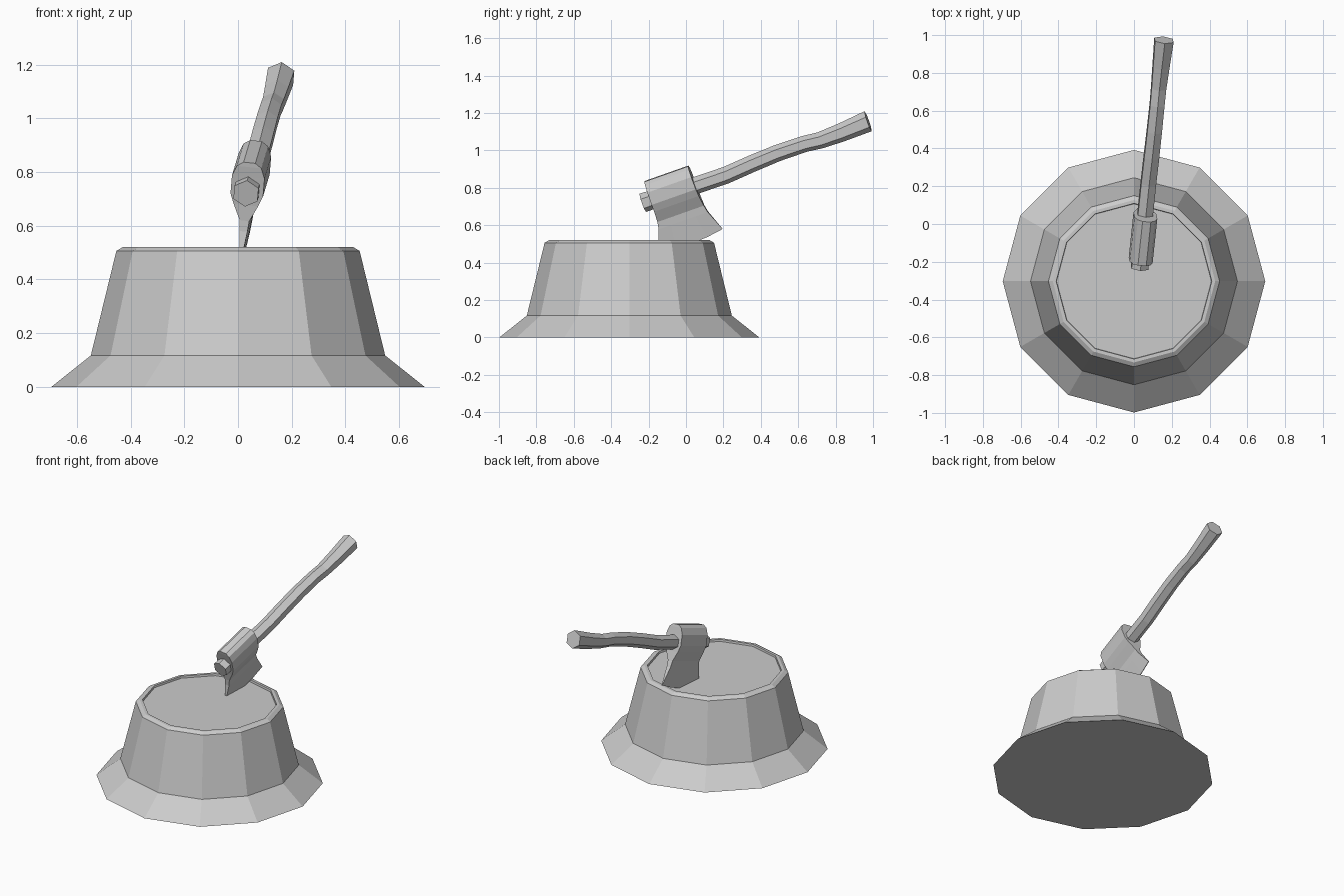
import bpy, bmesh, math
from mathutils import Vector

cube = bpy.data.objects.get("Cube")
if cube:
    bpy.data.objects.remove(cube, do_unlink=True)

grey = bpy.data.materials.new("plain grey")
grey.use_nodes = True
colour = (0.6, 0.6, 0.6, 1)
grey.diffuse_color = colour
grey.node_tree.nodes["Principled BSDF"].inputs["Base Color"].default_value = colour


def loft(name, rings):
    """Skin closed rings of points and cap both ends."""
    bm = bmesh.new()
    loops = [[bm.verts.new(p) for p in ring] for ring in rings]
    n = len(loops[0])
    for a, b in zip(loops, loops[1:]):
        for i in range(n):
            j = (i + 1) % n
            bm.faces.new((a[i], a[j], b[j], b[i]))
    bm.faces.new(loops[0])
    bm.faces.new(loops[-1])
    bmesh.ops.recalc_face_normals(bm, faces=bm.faces)
    mesh = bpy.data.meshes.new(name)
    bm.to_mesh(mesh)
    bm.free()
    mesh.materials.append(grey)
    obj = bpy.data.objects.new(name, mesh)
    bpy.context.collection.objects.link(obj)
    return obj


# Chopping block: twelve sides, flared roots, bevelled rim, shallow sunken top
stump_profile = [(0.695, 0), (0.548, 0.117), (0.453, 0.506),
                 (0.43, 0.52), (0.412, 0.52), (0.41, 0.507)]
turns = [math.tau * i / 12 for i in range(12)]
loft("stump", [[(r * math.cos(a), r * math.sin(a) - 0.303, z) for a in turns]
               for r, z in stump_profile])

# Leaning frame of the axe: along the handle, up from the blade, and sideways
origin = Vector((0.047, -0.07, 0.78))
along = Vector((0.1, 0.943, 0.333)).normalized()
side = along.cross(Vector((0.08, -0.333, 0.943))).normalized()
up = side.cross(along)


def axe_point(u, v, w):
    return origin + along * u + up * v + side * w


# Handle: wavy six-sided shaft (position, bow, radius)
handle_path = [(-0.173, -0.003, 0.052), (0.13, -0.01, 0.046), (0.3, -0.012, 0.046),
               (0.45, 0.0, 0.046), (0.6, 0.008, 0.045), (0.75, 0.006, 0.044),
               (0.84, -0.004, 0.045), (0.96, -0.002, 0.05), (1.115, 0.007, 0.057)]
hexagon = [math.tau * i / 6 for i in range(6)]
loft("axe_handle", [[axe_point(u, v + r * math.cos(a), r * math.sin(a)) for a in hexagon]
                    for u, v, r in handle_path])

# Axe head: rounded socket tapering to a flared, curved edge
# (height, half thickness, half length, bow of the edge)
head_rows = [(0.102, 0.022, 0.124, 0), (0.085, 0.046, 0.125, 0), (0.045, 0.061, 0.125, 0),
             (-0.025, 0.061, 0.126, 0), (-0.065, 0.046, 0.127, 0), (-0.125, 0.018, 0.132, 0),
             (-0.165, 0.015, 0.14, 0), (-0.278, 0.002, 0.183, 0.018)]
steps = [-1, -0.5, 0, 0.5, 1]
rings = []
for v, w, length, bow in head_rows:
    right = [axe_point(f * length, v - bow * (1 - f * f), w) for f in steps]
    left = [axe_point(f * length, v - bow * (1 - f * f), -w) for f in reversed(steps)]
    rings.append(right + left)
loft("axe_head", rings)
